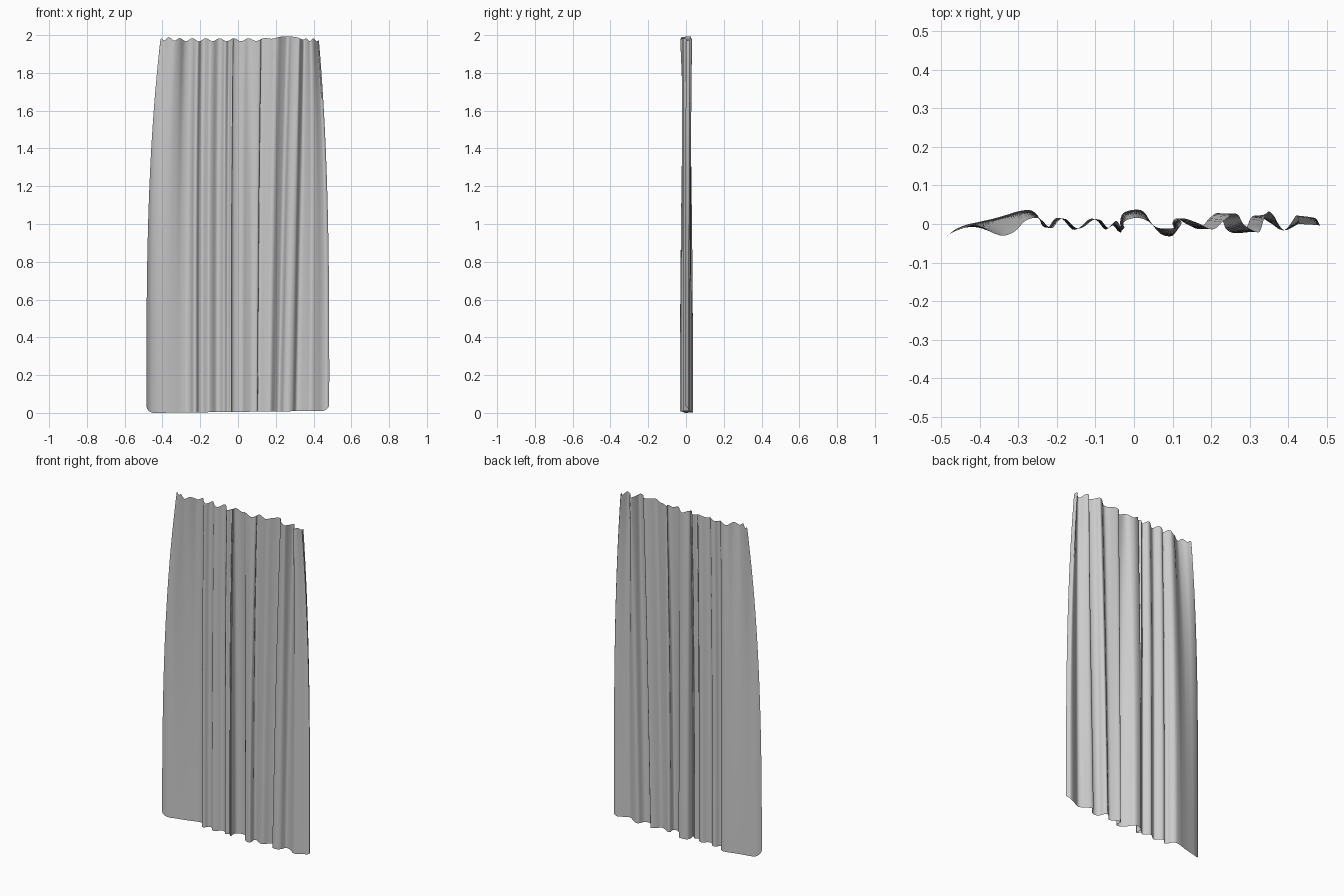
import bpy
import bmesh
import math
from mathutils import Vector

cube = bpy.data.objects.get("Cube")
if cube:
    bpy.data.objects.remove(cube, do_unlink=True)

HALF_WIDTH = 0.485
HEIGHT = 1.98
STEPS_PER_POINT = 5
ROWS = 60

# Pleat profile in millimetres: across, depth at the hem, depth at the heading
PLEATS = [
    (-485, -33, 0), (-465, -15, -5), (-435, -2, -12), (-400, 6, -25),
    (-365, 14, -30), (-330, 24, -18), (-300, 33, 8), (-270, 36, 16),
    (-250, 22, 8), (-238, -4, -4), (-222, -8, -10), (-205, 14, 10),
    (-185, 12, 12), (-160, -14, -10), (-140, -8, -8), (-115, 13, 10),
    (-95, 8, 10), (-75, -14, -10), (-55, -4, 8), (-42, -18, -8),
    (-33, -20, -10), (-36, 5, 0), (-28, 28, 10), (0, 37, 16),
    (25, 32, 8), (45, 2, -8), (70, -26, -12), (98, -31, -8),
    (104, -12, 4), (100, 4, 12), (112, 14, 14), (140, -2, 2),
    (170, -12, -14), (195, 14, 10), (215, 28, 26), (228, 15, 22),
    (240, -14, 0), (265, -24, -16), (290, -12, -20), (305, 18, 10),
    (325, 20, 32), (355, 2, 18), (385, -16, -14), (415, -4, -12),
    (445, 12, 8), (470, 15, 22), (483, -4, 0),
]
POINTS = [Vector(p) / 1000 for p in PLEATS]
LAST = len(POINTS) - 1


def pleat_at(position):
    """Smooth curve through the pleat profile points."""
    i = min(int(position), LAST - 1)
    t = position - i
    a, b = POINTS[max(i - 1, 0)], POINTS[i]
    c, d = POINTS[i + 1], POINTS[min(i + 2, LAST)]
    return b + (c - a) * t / 2 + (a * 2 - b * 5 + c * 4 - d) * t ** 2 / 2 \
        + (b * 3 - a - c * 3 + d) * t ** 3 / 2


def rounded_corner(x, radius):
    """Height lost at a side edge because of the rounded corner."""
    inset = max(HALF_WIDTH - abs(x), 0)
    gap = max(radius - inset, 0)
    return radius - math.sqrt(radius ** 2 - gap ** 2)


def bump(x, centre, width):
    return math.exp(-((x - centre) / width) ** 2)


def drape(u, v):
    """Place a point of the cloth; u runs across and v runs up, both 0 to 1."""
    x, hem_depth, top_depth = pleat_at(u * LAST)
    # The hem rises slightly to one side and the heading is scalloped
    bottom = 0.01 + 0.012 * x + rounded_corner(x, 0.04)
    scallop = 0.008 * math.cos(math.tau * (x + 0.33) / 0.075)
    scallop *= 1 - bump(x, 0.23, 0.1)
    top = HEIGHT + scallop + 0.018 * bump(x, 0.22, 0.08)
    top += 0.006 * bump(x, -0.42, 0.06) - rounded_corner(x, 0.02)
    # The cloth narrows towards the heading and the pleats lean sideways
    narrowing = 0.065 * math.copysign((x / HALF_WIDTH) ** 4, x)
    across = x - narrowing * v ** 3 + 0.04 * v * bump(x, 0.25, 0.13)
    across += 0.008 * v ** 3
    depth = hem_depth + (top_depth - hem_depth) * v ** 2
    return Vector((across, depth, bottom + (top - bottom) * v))


# Curtain cloth: a flat grid draped into pleats
bm = bmesh.new()
bmesh.ops.create_grid(bm, x_segments=LAST * STEPS_PER_POINT,
                      y_segments=ROWS, size=1)
for vert in bm.verts:
    vert.co = drape((vert.co.x + 1) / 2, (vert.co.y + 1) / 2)
lowest = min(vert.co.z for vert in bm.verts)
bmesh.ops.translate(bm, verts=bm.verts, vec=(0, 0, -lowest))
for face in bm.faces:
    face.smooth = True

mesh = bpy.data.meshes.new("curtain_cloth")
bm.to_mesh(mesh)
bm.free()
curtain = bpy.data.objects.new("curtain_cloth", mesh)
bpy.context.collection.objects.link(curtain)

# Plain grey fabric
fabric = bpy.data.materials.new("grey_fabric")
fabric.use_nodes = True
grey = (0.6, 0.6, 0.6, 1)
fabric.diffuse_color = grey
fabric.node_tree.nodes["Principled BSDF"].inputs["Base Color"].default_value = grey
mesh.materials.append(fabric)
